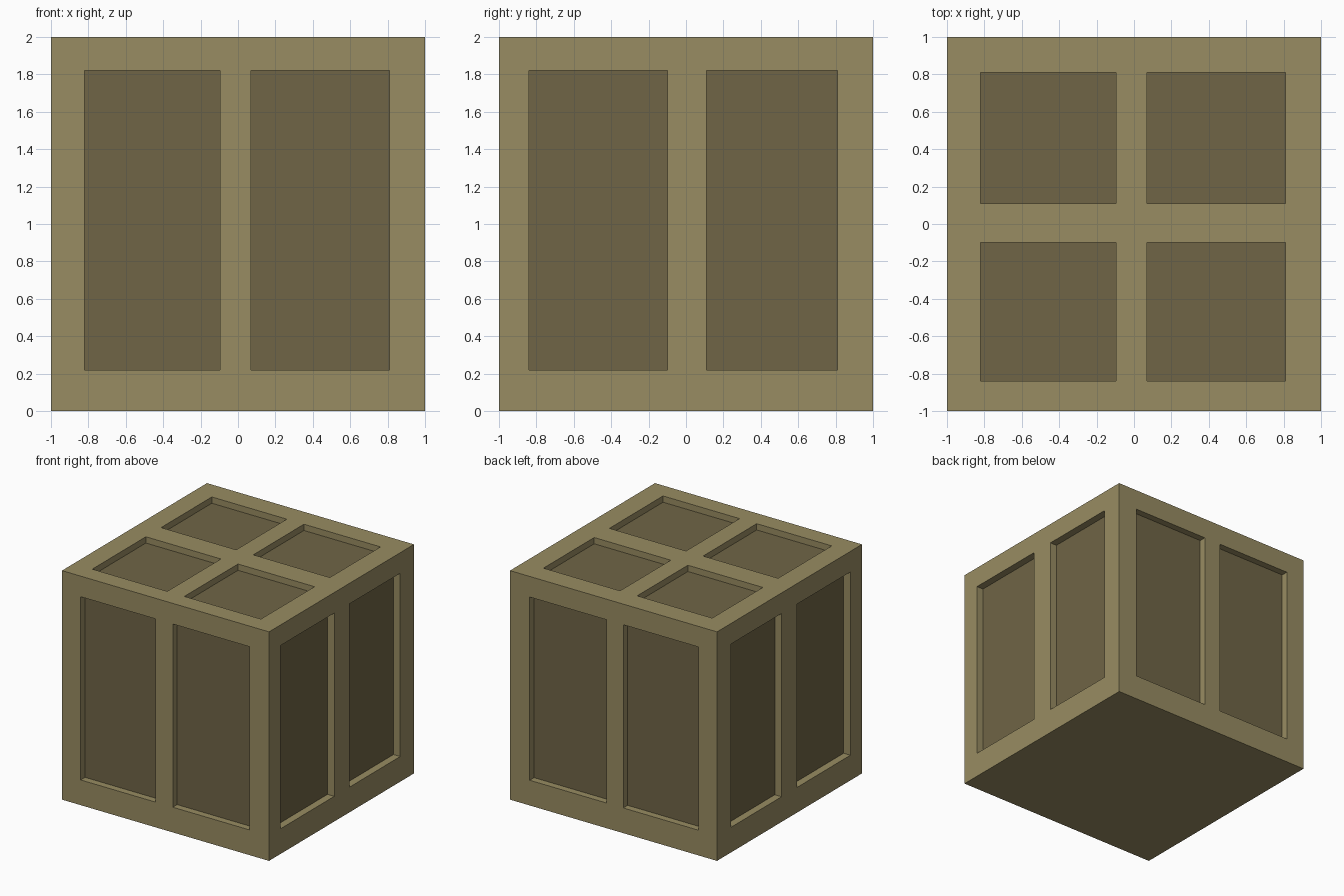
import bpy, bmesh
from mathutils import Vector

if "Cube" in bpy.data.objects:
    bpy.data.objects.remove(bpy.data.objects["Cube"])


def material(name, color):
    m = bpy.data.materials.new(name)
    m.diffuse_color = color
    m.use_nodes = True
    m.node_tree.nodes["Principled BSDF"].inputs["Base Color"].default_value = m.diffuse_color
    return m


def lin(c):
    c /= 255
    return ((c + 0.055) / 1.055) ** 2.4 if c > 0.04045 else c / 12.92


frame_mat = material("light_wood", (lin(152), lin(140), lin(98), 1))
panel_mat = material("dark_wood", (lin(112), lin(101), lin(70), 1))

# Grid lines of the crate: openings lie between lines 1-2 and 3-4
XS = [-1, -0.82, -0.095, 0.07, 0.81, 1]
YS = [-1, -0.84, -0.10, 0.11, 0.81, 1]
ZS = [0, 0.22, 1.82, 2]

bm = bmesh.new()


def quad(pts, mat=0):
    f = bm.faces.new([bm.verts.new(p) for p in pts])
    f.material_index = mat


def side(us, vs, place, inward, open_v):
    """One crate side: flat frame cells and recessed panel cells."""
    for i in range(len(us) - 1):
        for j in range(len(vs) - 1):
            uv = [(us[i], vs[j]), (us[i + 1], vs[j]),
                  (us[i + 1], vs[j + 1]), (us[i], vs[j + 1])]
            outer = [Vector(place(u, v)) for u, v in uv]
            if i in (1, 3) and j in open_v:
                inner = [p + Vector(inward) for p in outer]
                quad(inner, 1)
                for k in range(4):
                    n = (k + 1) % 4
                    quad([outer[k], outer[n], inner[n], inner[k]])
            else:
                quad(outer)


# Four walls with two tall panels each
side(XS, ZS, lambda u, v: (u, -1, v), (0, 0.06, 0), (1,))
side(XS[::-1], ZS, lambda u, v: (u, 1, v), (0, -0.06, 0), (1,))
side(YS, ZS, lambda u, v: (1, u, v), (-0.065, 0, 0), (1,))
side(YS[::-1], ZS, lambda u, v: (-1, u, v), (0.065, 0, 0), (1,))
# Lid with four panels, plain bottom
side(XS, YS, lambda u, v: (u, v, 2), (0, 0, -0.055), (1, 3))
side(XS[::-1], YS, lambda u, v: (u, v, 0), (0, 0, 0.05), ())

bmesh.ops.remove_doubles(bm, verts=bm.verts[:], dist=0.0001)
bmesh.ops.recalc_face_normals(bm, faces=bm.faces[:])
# Merge the coplanar frame cells
bmesh.ops.dissolve_limit(bm, angle_limit=0.01, verts=bm.verts[:],
                         edges=bm.edges[:], delimit={'MATERIAL'})

mesh = bpy.data.meshes.new("crate")
bm.to_mesh(mesh)
bm.free()
mesh.materials.append(frame_mat)
mesh.materials.append(panel_mat)
crate = bpy.data.objects.new("crate", mesh)
bpy.context.collection.objects.link(crate)
